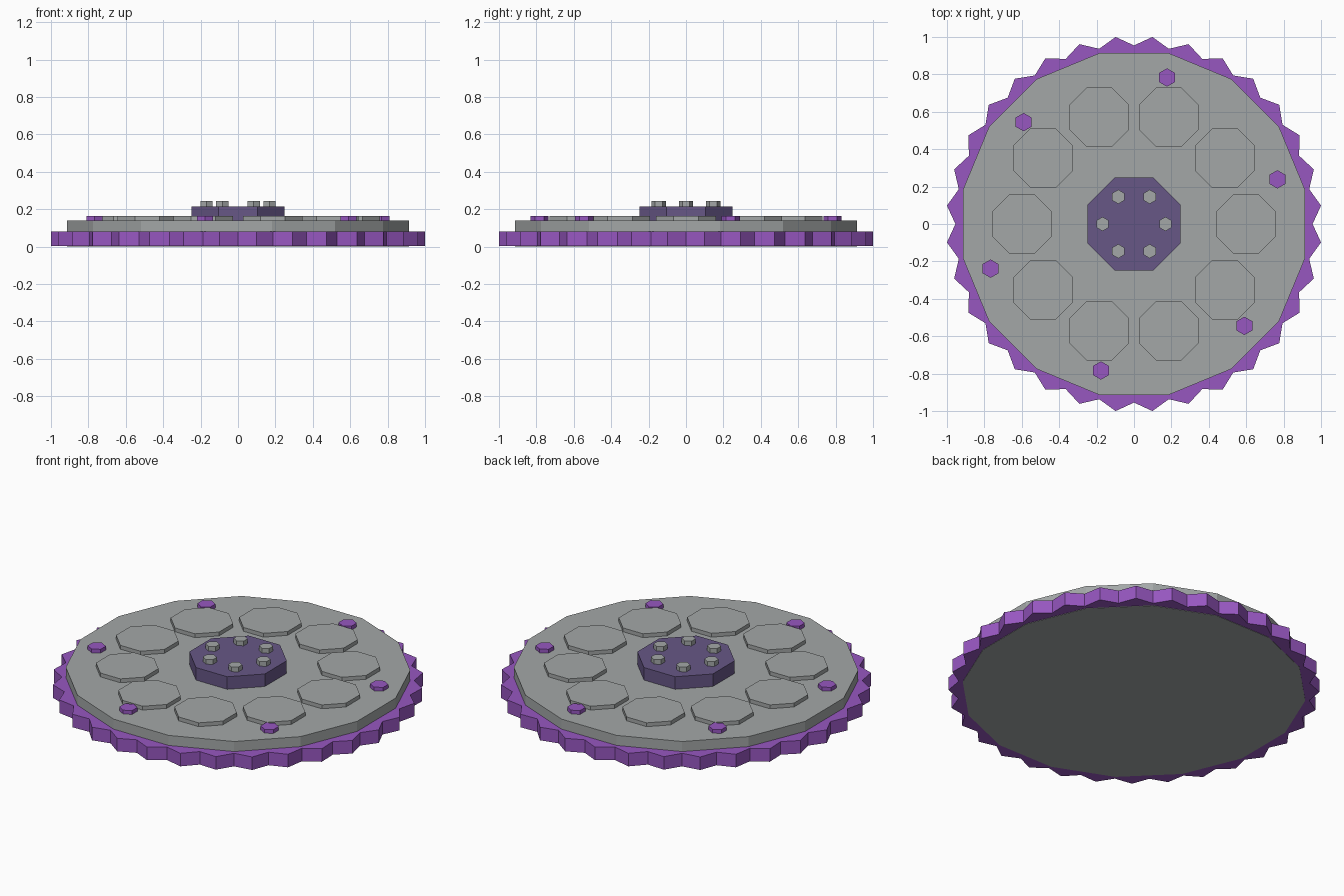
import bpy
from math import cos, sin, pi, radians

if "Cube" in bpy.data.objects:
    bpy.data.objects.remove(bpy.data.objects["Cube"], do_unlink=True)


def material(name, r, g, b):
    m = bpy.data.materials.new(name)
    m.use_nodes = True
    m.diffuse_color = (r, g, b, 1)
    bsdf = next(n for n in m.node_tree.nodes if n.type == 'BSDF_PRINCIPLED')
    bsdf.inputs["Base Color"].default_value = (r, g, b, 1)
    return m


grey = material("steel_grey", 0.37, 0.39, 0.39)
purple = material("bright_purple", 0.31, 0.095, 0.53)
violet = material("dusky_violet", 0.135, 0.095, 0.24)


def prism(name, radii, sides, z0, z1, mat, x=0, y=0, turn=0.0):
    """Flat-sided prism; corner radii cycle through the given list."""
    ring = [(x + radii[i % len(radii)] * cos(turn + 2 * pi * i / sides),
             y + radii[i % len(radii)] * sin(turn + 2 * pi * i / sides))
            for i in range(sides)]
    verts = [(px, py, z) for z in (z0, z1) for px, py in ring]
    faces = [tuple(reversed(range(sides))), tuple(range(sides, 2 * sides))]
    for i in range(sides):
        j = (i + 1) % sides
        faces.append((i, j, j + sides, i + sides))
    mesh = bpy.data.meshes.new(name)
    mesh.from_pydata(verts, [], faces)
    mesh.materials.append(mat)
    obj = bpy.data.objects.new(name, mesh)
    bpy.context.collection.objects.link(obj)
    return obj


def ring_of(name, count, distance, start, **shape):
    for i in range(count):
        a = start + 2 * pi * i / count
        prism(f"{name}_{i + 1}", x=distance * cos(a), y=distance * sin(a), **shape)


# Toothed rim and the main disc
TEETH = 32
prism("toothed_rim", [0.955, 1.0048], 2 * TEETH, 0.002, 0.08, purple)
prism("main_disc", [0.933], 16, 0, 0.14, grey, turn=pi / 16)

# Raised pads around the disc
ring_of("raised_pad", 10, 0.6, 0, radii=[0.173], sides=8,
        z0=0.12, z1=0.163, mat=grey, turn=pi / 8)

# Outer bolts
ring_of("outer_bolt", 6, 0.803, radians(17.3), radii=[0.049], sides=6,
        z0=0.12, z1=0.163, mat=purple, turn=pi / 6)

# Central hub with its bolts
prism("hub", [0.27], 8, 0.12, 0.215, violet, turn=pi / 8)
ring_of("hub_bolt", 6, 0.168, 0, radii=[0.038], sides=6,
        z0=0.2, z1=0.243, mat=grey, turn=pi / 6)
